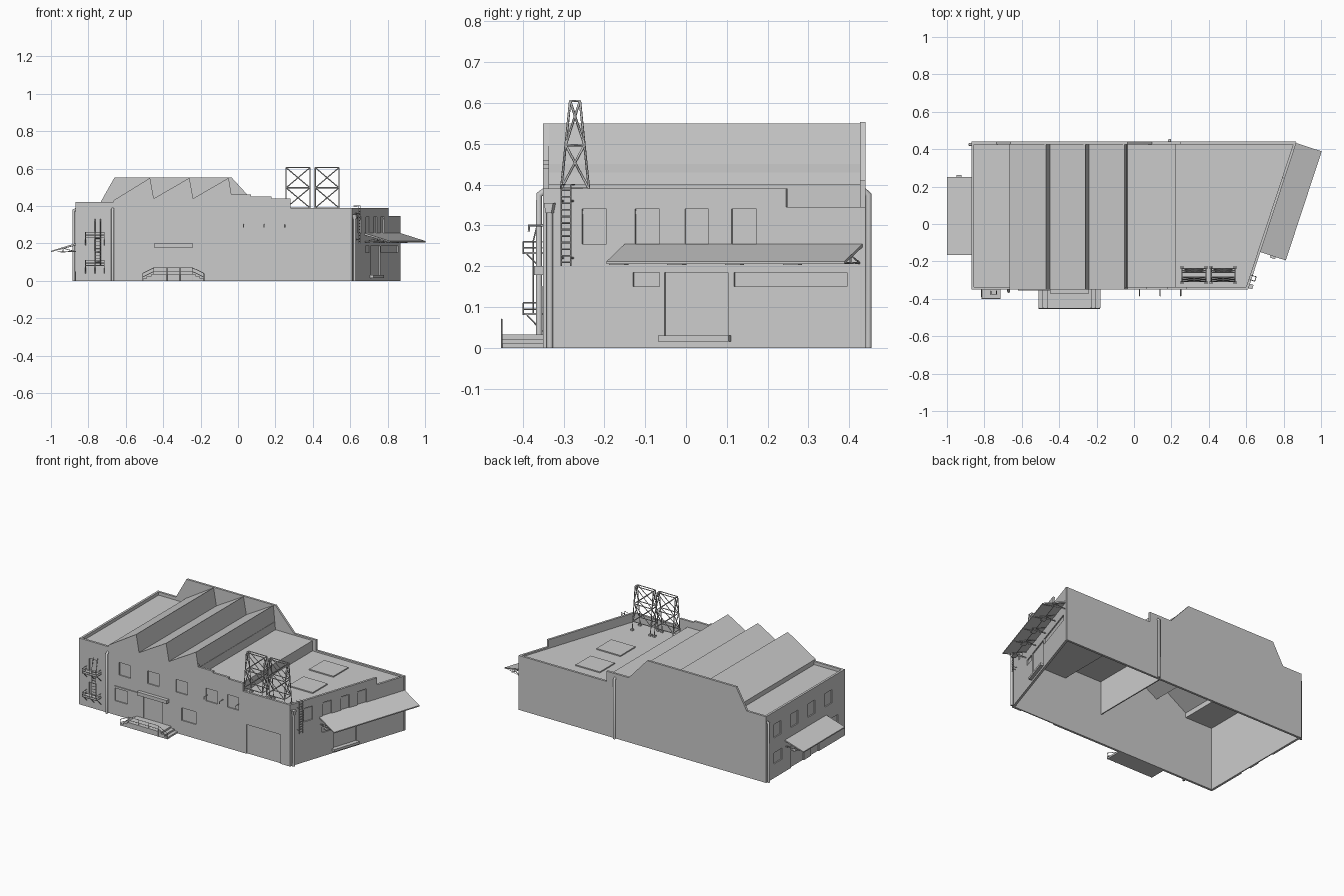
import bpy, bmesh, math
from mathutils import Matrix, Vector

if "Cube" in bpy.data.objects:
    bpy.data.objects.remove(bpy.data.objects["Cube"])


def mesh_object(name, bm):
    bmesh.ops.recalc_face_normals(bm, faces=bm.faces)
    me = bpy.data.meshes.new(name)
    bm.to_mesh(me)
    bm.free()
    ob = bpy.data.objects.new(name, me)
    bpy.context.collection.objects.link(ob)
    return ob


def prism(name, pts, lo, hi, axis='y', M=Matrix()):
    """Extrude a closed 2D section along one axis."""
    bm = bmesh.new()
    put = {'x': lambda p, t: (t, p[0], p[1]), 'y': lambda p, t: (p[0], t, p[1]),
           'z': lambda p, t: (p[0], p[1], t)}[axis]
    a = [bm.verts.new(M @ Vector(put(p, lo))) for p in pts]
    b = [bm.verts.new(M @ Vector(put(p, hi))) for p in pts]
    bm.faces.new(a)
    bm.faces.new(b[::-1])
    for i in range(len(pts)):
        j = (i + 1) % len(pts)
        bm.faces.new((a[i], a[j], b[j], b[i]))
    return mesh_object(name, bm)


def boxes(name, items, M=Matrix()):
    """Several boxes (x0, x1, y0, y1, z0, z1) in one object."""
    bm = bmesh.new()
    for x0, x1, y0, y1, z0, z1 in items:
        T = Matrix.Translation(((x0 + x1) / 2, (y0 + y1) / 2, (z0 + z1) / 2))
        bmesh.ops.create_cube(bm, size=1, matrix=M @ T @ Matrix.Diagonal((x1 - x0, y1 - y0, z1 - z0, 1)))
    return mesh_object(name, bm)


def bars(name, paths, r=0.003, M=Matrix(), res=0):
    """Bars or pipes following poly lines."""
    cu = bpy.data.curves.new(name, 'CURVE')
    cu.dimensions = '3D'
    cu.bevel_depth, cu.bevel_resolution, cu.use_fill_caps = r, res, True
    for path in paths:
        sp = cu.splines.new('POLY')
        sp.points.add(len(path) - 1)
        for q, p in zip(sp.points, path):
            q.co = (*(M @ Vector(p)), 1)
    ob = bpy.data.objects.new(name, cu)
    bpy.context.collection.objects.link(ob)
    return ob


def frame(p0, p1):
    """Wall space: x along the wall, y inward, z up."""
    d = (Vector(p1) - Vector(p0)).normalized()
    return Matrix(((d.x, -d.y, 0, p0[0]), (d.y, d.x, 0, p0[1]), (0, 0, 1, 0), (0, 0, 0, 1)))


def wall(name, M, profile, openings=()):
    """Wall slab with recessed windows and doors (s0, s1, z0, z1)."""
    ob = prism(name, profile, 0, 0.014, 'y', M)
    if openings:
        cut = boxes(name + "_cutter", [(a, b, -0.02, 0.007, c, d) for a, b, c, d in openings], M)
        cut.hide_render = True
        mod = ob.modifiers.new("recesses", 'BOOLEAN')
        mod.operation, mod.object, mod.solver = 'DIFFERENCE', cut, 'EXACT'
        bpy.context.view_layer.objects.active = ob
        bpy.ops.object.modifier_apply(modifier=mod.name)
        bpy.data.objects.remove(cut)
    return ob


# Wall frames
FL, FR, BR, BL = (-0.87, -0.35), (0.61, -0.35), (0.87, 0.44), (-0.87, 0.44)
F, R, B, W = frame(FL, FR), frame(FR, BR), frame(BR, BL), frame(BL, FL)
L = math.hypot(0.26, 0.79)
def s(y):
    return (y + 0.35) / 0.79 * L


# Front wall with sawtooth gable
front_holes = [(x + 0.83, x + 0.91, 0.26, 0.34) for x in (-0.55, -0.35, -0.15, 0.06, 0.21)]
front_holes += [(1.175, 1.415, -0.01, 0.185), (0.45, 0.58, 0.03, 0.17), (0.25, 0.34, 0.09, 0.17),
                (0.72, 0.82, 0.09, 0.17), (0.07, 0.12, 0.235, 0.31), (0.07, 0.12, 0.085, 0.16)]
wall("front_wall", F, [(0, 0), (1.48, 0), (1.48, .39), (1.15, .39), (1.15, .44), (1.05, .44), (1.05, .45),
     (.94, .45), (.94, .46), (.835, .46), (.82, .55), (.63, .44), (.61, .55), (.42, .44), (.40, .55),
     (.205, .43), (.205, .42), (0, .42)], front_holes)

# Slanted right wall
right_holes = [(s(a), s(b), 0.255, 0.34) for a, b in
               ((-.255, -.195), (-.125, -.065), (-.003, .055), (.112, .173))]
right_holes += [(s(-.13), s(-.065), .15, .185), (s(.118), s(.395), .15, .185), (s(-.053), s(.103), .03, .185)]
wall("right_wall", R, [(0, 0), (L - .005, 0), (L - .005, .345), (s(.245), .345), (s(.245), .39), (0, .39)],
     right_holes)
boxes("right_doorstep", [(s(-.062), s(.11), -.02, .002, .015, .03)], R)

# Back wall, stepped and raised behind the sawtooth
wall("back_wall", B, [(.003, 0), (1.74, 0), (1.74, .42), (1.605, .42), (1.53, .553), (.905, .553), (.82, .46),
     (.775, .41), (.62, .41), (.62, .345), (.003, .345)])

# Left wall
left_holes = [(a, a + .07, .255, .34) for a in (.08, .25, .42, .59)]
left_holes += [(.25, .38, -.01, .14), (.45, .53, -.01, .13), (.08, .16, .09, .16), (.65, .72, .09, .16)]
wall("left_wall", W, [(0, 0), (.79, 0), (.79, .42), (0, .42)], left_holes)

# Sawtooth and flat roofs
bm = bmesh.new()
roof = [(-.865, .40), (-.665, .40), (-.665, .43), (-.47, .55), (-.45, .44), (-.26, .55), (-.24, .44),
        (-.05, .55), (-.035, .40), (.225, .40), (.225, .335)]
rows = [[bm.verts.new((x, y, z)) for x, z in roof] for y in (-.34, .43)]
for i in range(len(roof) - 1):
    bm.faces.new((rows[0][i], rows[0][i + 1], rows[1][i + 1], rows[1][i]))
mesh_object("sawtooth_roof", bm)
prism("low_roof", [(.225, -.34), (.608, -.34), (.862, .43), (.225, .43)], .328, .335, 'z')
boxes("inner_partition", [(-.045, -.038, -.34, .43, .19, .45)])
boxes("roof_skylights", [(.39, .56, -.05, .10, .334, .342), (.36, .53, .2, .35, .334, .342)])

# Sloping canopies with triangular brackets
for name, M, a, b, z0, z1 in (("right_canopy", R, s(-.15), s(.433), .255, .212),
                              ("left_canopy", W, .19, .605, .2, .16)):
    out = .143 if name == "right_canopy" else .13
    prism(name, [(0, z0), (-out, z1), (-out, z1 - .007), (0, z0 - .008)], a, b, 'x', M)
    n = 5
    pos = [a + .008 + (b - a - .016) * i / (n - 1) for i in range(n)]
    zb = z1 - .004
    bars(name + "_brackets", [[(t, 0, zb), (t, -out + .005, zb), (t, 0, z0 - .01)] for t in pos]
         + [[(t, -out * .5, zb), (t, -out * .5, (z0 + z1) / 2 - .006), (t, 0, zb)] for t in pos]
         + [[(a, -out * .5, zb), (b, -out * .5, zb)]], .0025, M)
    boxes(name + "_feet", [(t - .02, t + .02, -out * .6, -out * .4, zb - .005, zb) for t in pos[:-1]], M)

# Entrance stairs with railing
boxes("entrance_stairs", [(-.51 + .022 * i, -.18 - .022 * i, -.45, -.35, .011 * i, .011 * i + .011)
                          for i in range(3)])
rail = [(-.51, .04), (-.45, .07), (-.245, .07), (-.182, .04)]
bars("entrance_railing", [[(x, -.452, z + dz) for x, z in rail] for dz in (0, -.02)]
     + [[(x, -.452, 0), (x, -.452, z)] for x, z in rail + [(-.38, .07), (-.31, .07)]], .0018)
boxes("entrance_canopy", [(-.45, -.24, -.372, -.35, .178, .2), (-.62, -.45, -.356, -.35, .18, .186)])

# Fire escape balconies and ladder
esc = []
decks = []
for z in (.08, .23):
    decks.append((-.815, -.715, -.40, -.35, z, z + .005))
    for dz in (.015, .03):
        esc.append([(-.815, -.352, z + dz), (-.815, -.399, z + dz), (-.715, -.399, z + dz), (-.715, -.352, z + dz)])
    for x in (-.815, -.765, -.715):
        esc += [[(x, -.399, z), (x, -.399, z + .03)], [(x, -.39, z), (x, -.351, z - .04)]]
boxes("fire_escape_decks", decks)
for x in (-.765, -.735):
    esc.append([(x, -.375, .085), (x, -.375, .26), (x, -.357, .33)])
esc += [[(-.765, -.375, .1 + .018 * i), (-.735, -.375, .1 + .018 * i)] for i in range(9)]
bars("fire_escape_rails", esc, .0018)

# Wall lamps on the front
bars("wall_lamps", [[(x, -.35, .30), (x, -.385, .30), (x, -.385, .285)] for x in (.03, .14, .25)], .003)

# Downpipes with hoppers
for name, path in (("front_downpipe", [(-.67, -.345, .385), (-.67, -.36, .375), (-.67, -.36, 0)]),
                   ("back_downpipe", [(.19, .435, .385), (.19, .447, .375), (.19, .447, 0)]),
                   ("left_downpipe", [(-.86, .425, .385), (-.878, .425, .375), (-.878, .425, 0)]),
                   ("right_downpipe", [(.02, -.008, .34), (.02, -.008, 0)])):
    ob = bars(name, [path], .008, R if name[0] == 'r' else Matrix(), 2)
prism("right_pipe_hopper", [(.008, .355), (.032, .355), (.027, .33), (.013, .33)], -.02, 0, 'y', R)

# Roof ladder on the right wall
a, b = s(-.30), s(-.276)
bars("wall_ladder", [[(t, -.02, .2), (t, -.02, .40), (t, .01, .40)] for t in (a, b)]
     + [[(a, -.02, .21 + .016 * i), (b, -.02, .21 + .016 * i)] for i in range(12)]
     + [[(t, -.02, z), (t, 0, z)] for t in (a, b) for z in (.22, .36)], .002, R)

# Two braced towers on the roof
Z = (.39, .497, .605)
def leg(side, z):
    t = (z - .39) / .215
    return -.272 + side * (.034 * (1 - t) + .012 * t)


tower = []
for x0, x1 in ((.257, .385), (.413, .54)):
    for sd in (-1, 1):
        for x in (x0, x1):
            tower.append([(x, leg(sd, .335), .335), (x, leg(sd, Z[2]), Z[2])])
        for z in Z:
            tower.append([(x0, leg(sd, z), z), (x1, leg(sd, z), z)])
        for lo, hi in zip(Z, Z[1:]):
            tower += [[(p, leg(sd, lo), lo), (q, leg(sd, hi), hi)] for p, q in ((x0, x1), (x1, x0))]
    for x in (x0, x1):
        tower += [[(x, leg(-1, z), z), (x, leg(1, z), z)] for z in Z]
        tower += [[(x, leg(sd, lo), lo), (x, leg(-sd, hi), hi)] for lo, hi in zip(Z, Z[1:]) for sd in (-1, 1)]
bars("roof_towers", tower, .003)
boxes("tower_feet", [(x - .008, x + .008, y - .008, y + .008, .334, .345)
                     for x in (.257, .385, .413, .54) for y in (leg(-1, .335), leg(1, .335))])
